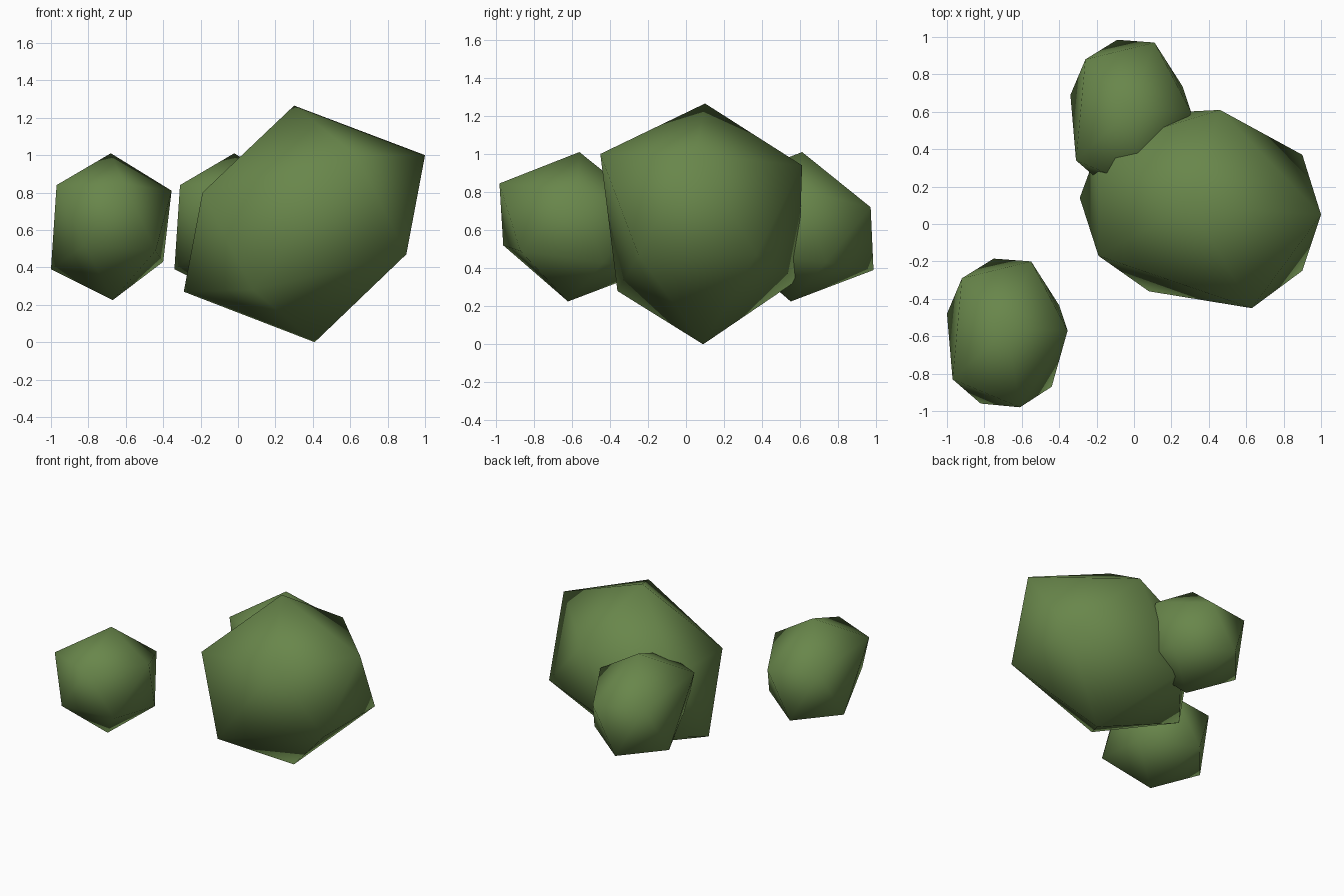
import bpy
import bmesh
from mathutils import Vector

default_cube = bpy.data.objects.get("Cube")
if default_cube:
    bpy.data.objects.remove(default_cube, do_unlink=True)

# Leaf colour
leaf_green = bpy.data.materials.new("leaf_green")
leaf_green.use_nodes = True
colour = (0.14, 0.24, 0.07, 1.0)
leaf_green.diffuse_color = colour
shader = next(n for n in leaf_green.node_tree.nodes if n.type == "BSDF_PRINCIPLED")
shader.inputs["Base Color"].default_value = colour
shader.inputs["Roughness"].default_value = 0.9


def make_bush(name, top, upper_ring, lower_ring, bottom):
    """Uneven twenty-sided clump: two caps joined by a zigzag band."""
    bm = bmesh.new()
    crown = bm.verts.new(top)
    upper = [bm.verts.new(p) for p in upper_ring]
    lower = [bm.verts.new(p) for p in lower_ring]
    base = bm.verts.new(bottom)
    count = len(upper)
    for i in range(count):
        j = (i + 1) % count
        bm.faces.new((crown, upper[i], upper[j]))
        bm.faces.new((upper[i], lower[i], upper[j]))
        bm.faces.new((lower[i], lower[j], upper[j]))
        bm.faces.new((base, lower[j], lower[i]))
    bmesh.ops.recalc_face_normals(bm, faces=bm.faces)
    for face in bm.faces:
        face.smooth = True
    mesh = bpy.data.meshes.new(name)
    bm.to_mesh(mesh)
    bm.free()
    mesh.materials.append(leaf_green)
    bush = bpy.data.objects.new(name, mesh)
    bpy.context.collection.objects.link(bush)
    return bush


# Large bush, rings run anticlockwise from the +x side
make_bush(
    "large_bush",
    top=(0.3, 0.1, 1.265),
    upper_ring=[(1, 0.05, 1), (0.46, 0.61, 0.94), (-0.19, 0.41, 0.8),
                (-0.19, -0.17, 0.8), (0.63, -0.45, 1)],
    lower_ring=[(0.9, 0.37, 0.47), (0.07, 0.59, 0.34), (-0.29, 0.14, 0.27),
                (0.08, -0.36, 0.28), (0.9, -0.25, 0.47)],
    bottom=(0.41, 0.09, 0),
)

# Small bush at the front
front_bush = make_bush(
    "front_small_bush",
    top=(-0.68, -0.56, 1.01),
    upper_ring=[(-0.355, -0.57, 0.81), (-0.55, -0.2, 0.72), (-0.92, -0.29, 0.75),
                (-0.97, -0.83, 0.84), (-0.61, -0.98, 0.845)],
    lower_ring=[(-0.4, -0.435, 0.43), (-0.75, -0.185, 0.39), (-1, -0.48, 0.39),
                (-0.82, -0.96, 0.52), (-0.44, -0.87, 0.49)],
    bottom=(-0.67, -0.62, 0.225),
)

# Matching small bush at the back
back_bush = front_bush.copy()
back_bush.name = "back_small_bush"
back_bush.location = Vector((0.66, 1.17, 0))
bpy.context.collection.objects.link(back_bush)
